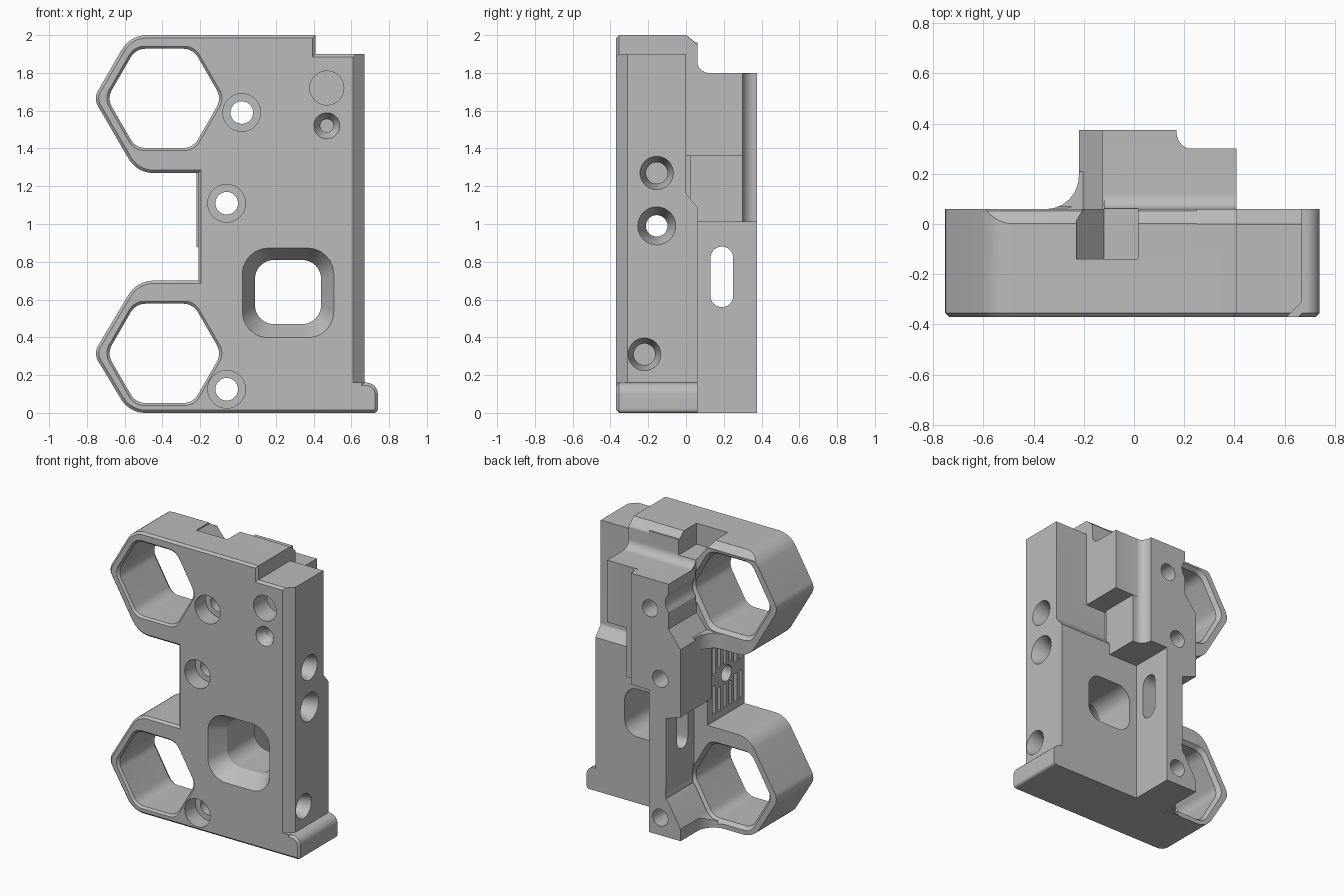
import bpy, bmesh, math
from mathutils import Vector

cube = bpy.data.objects.get("Cube")
if cube:
    bpy.data.objects.remove(cube, do_unlink=True)

grey = bpy.data.materials.new("plain grey")
grey.use_nodes = True
colour = (0.5, 0.5, 0.5, 1)
grey.diffuse_color = colour
grey.node_tree.nodes["Principled BSDF"].inputs["Base Color"].default_value = colour


def rounded(points, steps=8):
    """Polygon from (u, v) or (u, v, radius) corners."""
    out = []
    for i, p in enumerate(points):
        c = Vector(p[:2])
        if len(p) == 2:
            out.append(c)
            continue
        r = p[2]
        a = (Vector(points[i - 1][:2]) - c).normalized()
        b = (Vector(points[(i + 1) % len(points)][:2]) - c).normalized()
        half = a.angle(b) / 2
        t = r / math.tan(half)
        mid = c + (a + b).normalized() * r / math.sin(half)
        s, e = c + a * t - mid, c + b * t - mid
        out += [mid + s.lerp(e, k / steps).normalized() * r for k in range(steps + 1)]
    return out


def circle(u, v, r, n=32):
    return [Vector((u + r * math.cos(math.tau * k / n), v + r * math.sin(math.tau * k / n))) for k in range(n)]


def box(u0, u1, v0, v1, r=None):
    pts = [(u0, v0), (u1, v0), (u1, v1), (u0, v1)]
    return rounded([p + (r,) for p in pts] if r else pts)


def hexagon(u, v, apothem, r=0.09):
    R = apothem / math.cos(math.pi / 6)
    return rounded([(u + R * math.cos(k * math.pi / 3), v + R * math.sin(k * math.pi / 3), r) for k in range(6)])


def prism(name, pts, axis, a, b, end=None, chamfer=0):
    """Extrude a polygon along an axis; a second polygon gives a taper."""
    place = {"x": lambda p, w: (w, p[0], p[1]),
             "y": lambda p, w: (p[0], w, p[1]),
             "z": lambda p, w: (p[0], p[1], w)}[axis]
    bm = bmesh.new()
    lo = [bm.verts.new(place(p, a)) for p in pts]
    hi = [bm.verts.new(place(p, b)) for p in (end or pts)]
    first = bm.faces.new(lo)
    bm.faces.new(hi[::-1])
    n = len(lo)
    for i in range(n):
        j = (i + 1) % n
        bm.faces.new((lo[j], lo[i], hi[i], hi[j]))
    bmesh.ops.recalc_face_normals(bm, faces=bm.faces)
    if chamfer:
        bmesh.ops.bevel(bm, geom=list(first.edges), offset=chamfer, segments=1, affect="EDGES")
    mesh = bpy.data.meshes.new(name)
    bm.to_mesh(mesh)
    bm.free()
    mesh.materials.append(grey)
    ob = bpy.data.objects.new(name, mesh)
    bpy.context.scene.collection.objects.link(ob)
    return ob


def combine(tool, op):
    mod = body.modifiers.new("cut", "BOOLEAN")
    mod.operation, mod.object, mod.solver = op, tool, "EXACT"
    bpy.context.view_layer.update()
    mesh = bpy.data.meshes.new_from_object(body.evaluated_get(bpy.context.evaluated_depsgraph_get()))
    body.modifiers.clear()
    body.data = mesh
    bpy.data.objects.remove(tool, do_unlink=True)


def cut(*args, **kw):
    combine(prism("cutter", *args, **kw), "DIFFERENCE")


def add(*args, **kw):
    combine(prism("piece", *args, **kw), "UNION")


FRONT, BACK = -0.37, 0.06
rings = [(-0.39, 1.665), (-0.39, 0.315)]

# Front plate with two ring outlines, a foot and a stepped top
outline = [(-0.57, 2, .15), (.41, 2), (.41, 1.9), (.67, 1.9), (.67, .16), (.74, .16, .06),
           (.74, 0, .02), (-.575, 0, .15), (-.765, .315, .08), (-.535, .7, .15), (-.21, .7),
           (-.21, 1.27), (-.535, 1.27, .15), (-.765, 1.665, .08)]
body = prism("bracket_body", rounded(outline), "y", FRONT, BACK, chamfer=0.015)

# Front right chamfer and lowered upper back
cut(rounded([(.6, -.38), (.73, -.25), (.73, -.38)]), "z", .16, 2.1)
cut(rounded([(0, 1.16, .03), (.06, 1.09), (.1, 1.05), (.1, 2.1), (0, 2.1)]), "x", .25, .8)

# Upper back block
block = [(-.1, 1.36), (.3, 1.36), (.3, 1.8), (BACK, 1.8, .06), (BACK, 1.95, .02), (0, 2), (-.1, 2)]
add(rounded(block), "x", -.12, .409)
cut(rounded([(0, 2.001), (.051, 1.96), (.2, 1.96), (.2, 2.1), (0, 2.1)]), "x", -.9, .5)

# Stepped column and spine behind the plate
column = [(-.05, .02), (.26, .02), (.26, .298), (.17, .298, .065), (.17, .375), (-.05, .375)]
add(rounded(column), "z", 1.01, 1.798)
spine = [(.03, 0), (.03, 1.03), (.168, 1.03), (.168, 1.8), (-.125, 1.8), (-.125, 1.48),
         (-.22, 1.36), (-.22, .88), (-.105, .84), (-.105, .27), (-.22, .14), (-.22, 0)]
add(rounded(spine), "y", .03, .375)

# Concave webs from the spine to the rings
web = [(-.15, .03), (-.36, .03), (-.36, BACK), (-.22, BACK, .13), (-.22, .21), (-.15, .21)]
for z0, z1 in ((0.001, .12), (1.275, 1.38)):
    add(rounded(web), "z", z0, z1)

# Hexagonal ring openings with edge chamfers
for u, v in rings:
    cut(hexagon(u, v, .263), "y", -.5, .5)
    cut(hexagon(u, v, .285), "y", FRONT - .01, FRONT + .015, end=hexagon(u, v, .262))
    cut(hexagon(u, v, .262), "y", BACK - .03, BACK + .01, end=hexagon(u, v, .29))

# Notch in the top edge
cut(rounded([(-.23, 2.05), (-.23, 1.99), (-.12, 1.85), (.015, 1.85), (.015, 2.05)]), "y", -.14, .2)

# Window with a wide front bevel
window = box(.09, .44, .47, .81, .1)
cut(window, "y", -.5, .2)
cut(box(.02, .51, .395, .875, .14), "y", FRONT - .005, FRONT + .12, end=window)

# Slot through the spine
cut(box(.13, .25, .56, .88, .059), "x", -.4, .2)

# Counterbored screw holes through the depth
for u, v in ((.02, 1.59), (-.06, 1.11), (-.06, .125)):
    cut(circle(u, v, .06), "y", -.5, .5)
    cut(circle(u, v, .1), "y", -.5, FRONT + .12)

# Blind front holes
cut(circle(.47, 1.72, .09), "y", -.5, FRONT + .15)
cut(circle(.47, 1.52, .072), "y", FRONT - .005, FRONT + .06, end=circle(.47, 1.52, .035))
cut(circle(.47, 1.52, .035), "y", FRONT + .03, FRONT + .2)

# Side holes with tapered mouths; the middle one runs right through
for u, v, r, depth in ((-.155, 1.27, .09, .3), (-.155, .99, .103, 1.2), (-.22, .31, .088, .2)):
    cut(circle(u, v, .057), "x", .7 - depth, .8)
    cut(circle(u, v, .057), "x", .57, .675, end=circle(u, v, r))

# Two rows of grip grooves between the rings
for i in range(6):
    y = -.33 + i * .06
    gap = .07 if abs(y + .155) < .08 else .04
    for z0, z1 in ((.75, .99 - gap), (.99 + gap, 1.22)):
        cut(box(y, y + .03, z0, z1), "x", -.3, -.18)

bpy.ops.object.select_all(action="DESELECT")
body.select_set(True)
bpy.context.view_layer.objects.active = body
bpy.ops.object.shade_smooth_by_angle(angle=math.radians(25))
